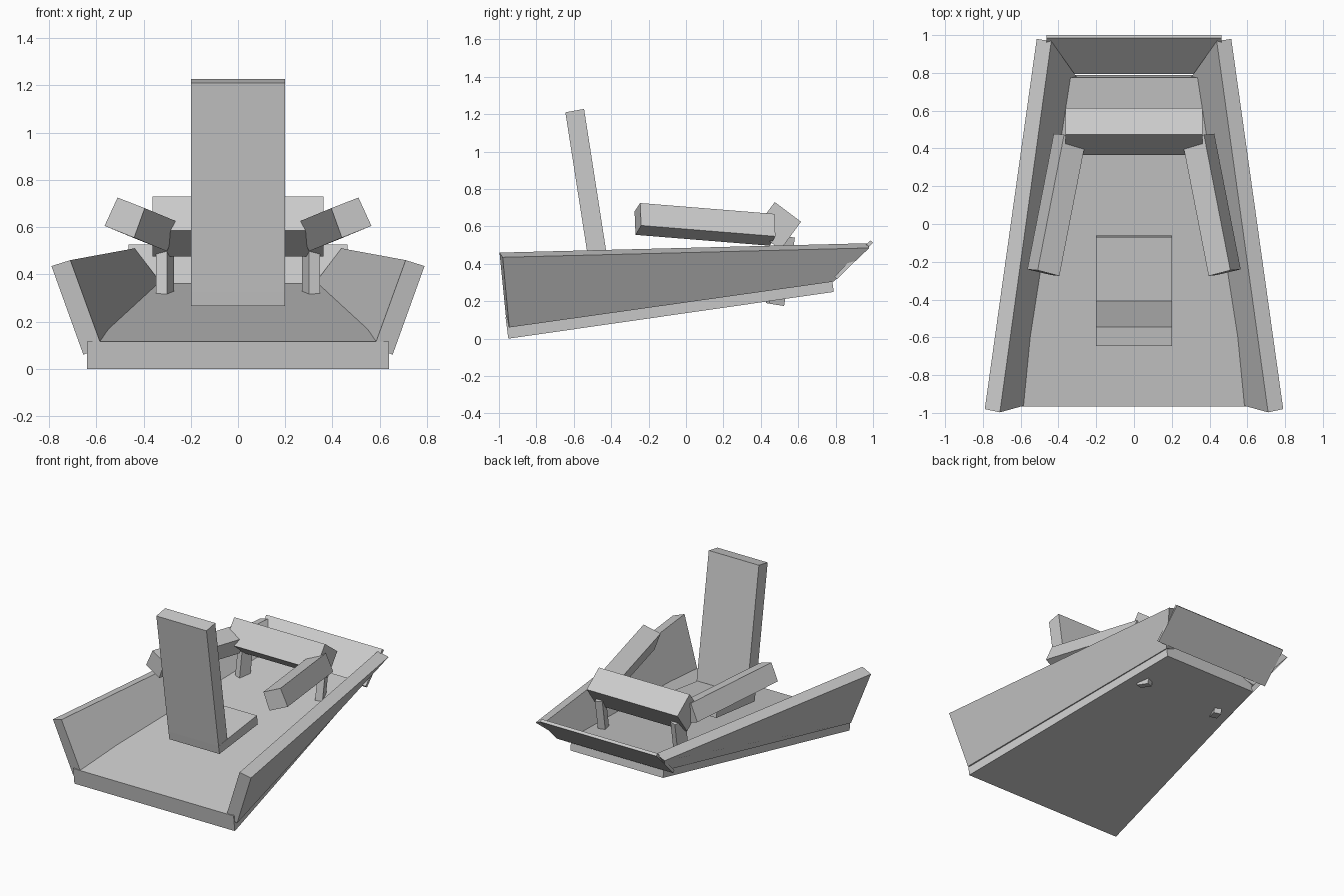
import bpy
from mathutils import Vector, Matrix
from math import radians

if "Cube" in bpy.data.objects:
    bpy.data.objects.remove(bpy.data.objects["Cube"])


def block(name, end_a, end_b, mirror=False):
    """Six-sided solid between two matching quads; optional copy across x = 0."""
    sides = ((1, "right_"), (-1, "left_")) if mirror else ((1, ""),)
    for s, prefix in sides:
        v = [Vector((s * x, y, z)) for x, y, z in list(end_a) + list(end_b)]
        faces = [[0, 1, 2, 3], [7, 6, 5, 4], [0, 4, 5, 1],
                 [1, 5, 6, 2], [3, 2, 6, 7], [0, 3, 7, 4]]
        if (v[1] - v[0]).cross(v[3] - v[0]).dot(v[4] - v[0]) > 0:
            faces = [[f[0]] + f[:0:-1] for f in faces]
        mesh = bpy.data.meshes.new(prefix + name)
        mesh.from_pydata(v, [], faces)
        mesh.update()
        obj = bpy.data.objects.new(prefix + name, mesh)
        bpy.context.collection.objects.link(obj)


def bar(name, half_width, profile):
    """Extrude a four-point (y, z) side profile across x."""
    block(name, [(-half_width, y, z) for y, z in profile],
          [(half_width, y, z) for y, z in profile])


# Sloping floor slab, tapering towards the back
def floor_end(w, bottom, top):
    return [(-w, *bottom), (w, *bottom), (w, *top), (-w, *top)]


block("floor", floor_end(0.64, (-0.95, 0.0), (-0.965, 0.115)),
      floor_end(0.37, (0.79, 0.25), (0.775, 0.363)))

# Outward-leaning side walls
block("side_wall",
      [(0.655, -0.945, 0.06), (0.79, -0.98, 0.435), (0.71, -0.997, 0.46), (0.575, -0.96, 0.088)],
      [(0.38, 0.79, 0.305), (0.515, 0.98, 0.485), (0.438, 0.968, 0.51), (0.302, 0.776, 0.332)],
      mirror=True)

# Thin sloping end panel
bar("end_panel", 0.463, [(1.0, 0.512), (0.985, 0.526), (0.793, 0.331), (0.808, 0.317)])

# Seat and leaning backrest
bar("seat", 0.2, [(-0.507, 0.325), (-0.07, 0.38), (-0.06, 0.312), (-0.497, 0.265)])
bar("backrest", 0.2, [(-0.507, 0.325), (-0.645, 1.21), (-0.545, 1.228), (-0.407, 0.341)])

# Console beam, set on edge
bar("console", 0.362, [(0.475, 0.73), (0.615, 0.625), (0.505, 0.475), (0.365, 0.585)])

# Console arms reaching back towards the seat
arm_end = [Vector(p) for p in ((0.51, -0.245, 0.725), (0.395, -0.275, 0.68),
                               (0.44, -0.27, 0.555), (0.565, -0.24, 0.605))]
reach = Vector((-0.14, 0.718, -0.058))
block("arm", arm_end, [p + reach for p in arm_end], mirror=True)

# Console legs, turned and leaning, passing just through the floor
turn = (Matrix.Translation((0.31, 0.505, 0.365)) @ Matrix.Rotation(radians(-9), 4, 'X')
        @ Matrix.Rotation(radians(20), 4, 'Z'))
ring = [(-0.025, -0.043), (0.025, -0.043), (0.025, 0.043), (-0.025, 0.043)]
block("leg", [turn @ Vector((x, y, -0.185)) for x, y in ring],
      [turn @ Vector((x, y, 0.185)) for x, y in ring], mirror=True)
